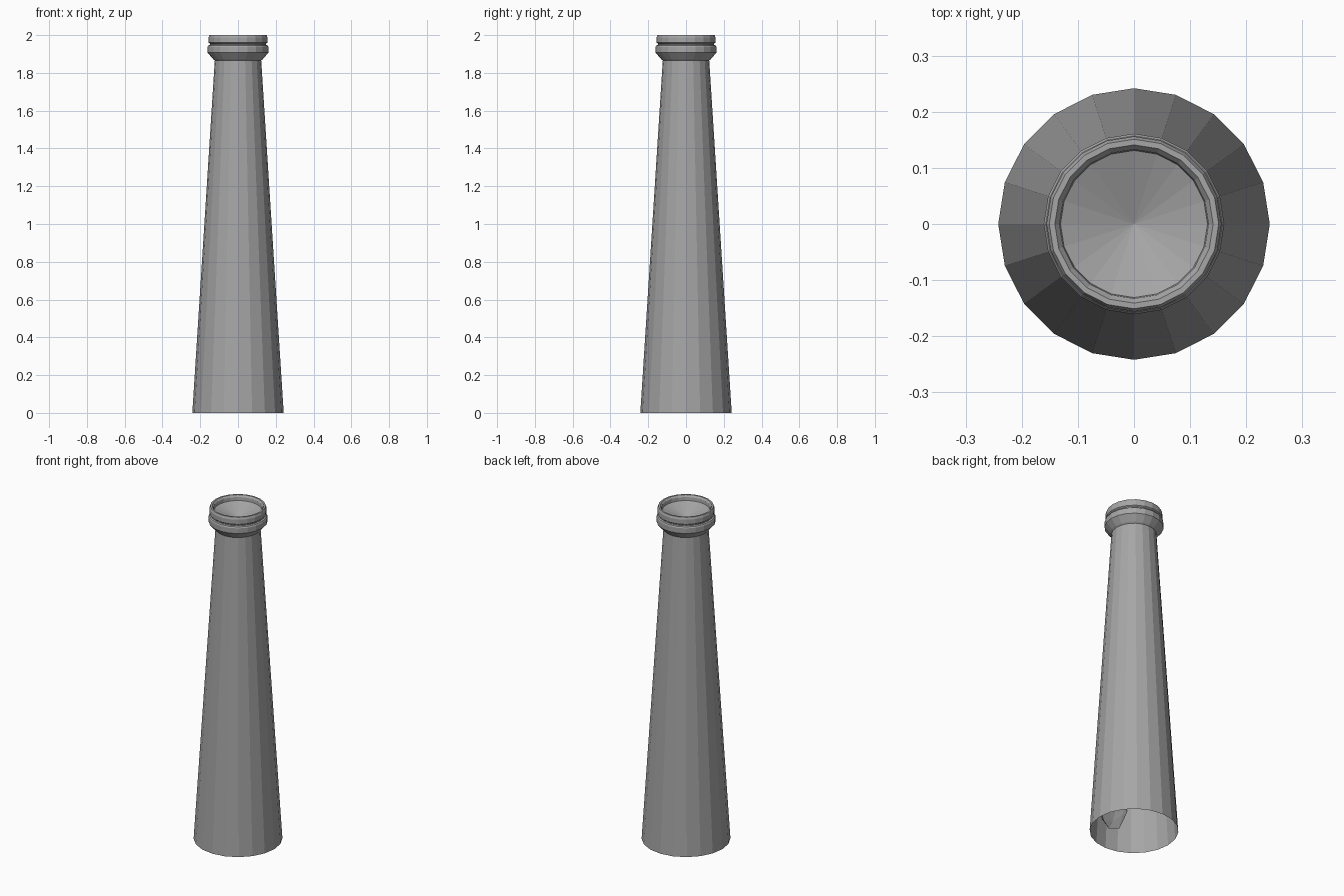
import bpy, bmesh, math
from mathutils import noise, Vector

if "Cube" in bpy.data.objects:
    bpy.data.objects.remove(bpy.data.objects["Cube"])

SIDES = 20

grey = bpy.data.materials.new("concrete_grey")
grey.diffuse_color = (0.38, 0.38, 0.38, 1)
grey.use_nodes = True
grey.node_tree.nodes["Principled BSDF"].inputs["Base Color"].default_value = grey.diffuse_color


def finish(name, bm):
    mesh = bpy.data.meshes.new(name)
    bm.to_mesh(mesh)
    bm.free()
    mesh.materials.append(grey)
    obj = bpy.data.objects.new(name, mesh)
    bpy.context.collection.objects.link(obj)
    return obj


def lathe(name, profile, tip=None):
    """Flat-sided turned shape, optionally closed to a point at the end."""
    bm = bmesh.new()
    rings = []
    for r, z in profile:
        rings.append([bm.verts.new((r * math.cos(2 * math.pi * i / SIDES),
                                    r * math.sin(2 * math.pi * i / SIDES), z))
                      for i in range(SIDES)])
    for a, b in zip(rings, rings[1:]):
        for i in range(SIDES):
            j = (i + 1) % SIDES
            bm.faces.new((a[i], a[j], b[j], b[i]))
    if tip is not None:
        centre = bm.verts.new((0, 0, tip))
        for i in range(SIDES):
            bm.faces.new((rings[-1][i], rings[-1][(i + 1) % SIDES], centre))
    return finish(name, bm)


# Tapered shaft, open underneath
lathe("chimney_shaft", [(0.242, 0), (0.123, 1.865)])

# Collar, groove, rim and the shallow funnel closing the mouth
lathe("chimney_crown", [(0.123, 1.865), (0.131, 1.872), (0.155, 1.90),
                        (0.161, 1.907), (0.161, 1.938), (0.157, 1.945),
                        (0.148, 1.948), (0.148, 1.954), (0.156, 1.960),
                        (0.156, 1.988), (0.151, 2.0), (0.141, 2.0),
                        (0.133, 1.990), (0.131, 1.970)], tip=1.92)

# Rough lump bedded against the inside of the front wall
bm = bmesh.new()
bmesh.ops.create_icosphere(bm, subdivisions=2, radius=1)
for v in bm.verts:
    v.co *= 1 + 0.12 * noise.noise(v.co * 2 + Vector((3, 1, 2)))
    angle = -math.pi / 2 + v.co.x * 0.55
    z = 0.32 + v.co.z * 0.21
    wall = 0.242 - 0.0638 * z
    r = wall - 0.022 + 0.02 * v.co.y * -1
    v.co = (r * math.cos(angle), r * math.sin(angle), z)
bmesh.ops.recalc_face_normals(bm, faces=bm.faces[:])
finish("inner_lump", bm)
